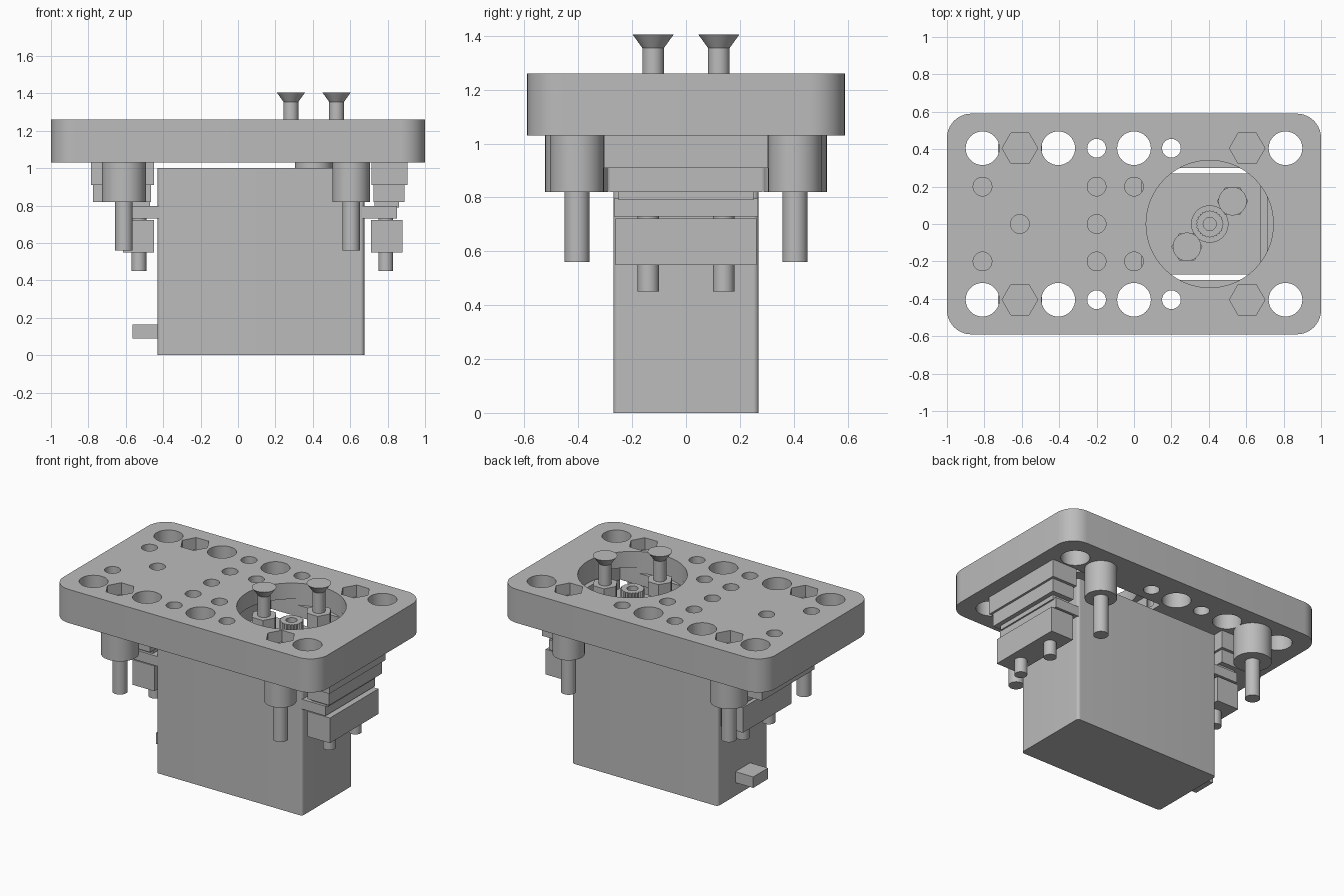
import bpy, bmesh, math
from mathutils import Matrix

cube = bpy.data.objects.get("Cube")
if cube:
    bpy.data.objects.remove(cube, do_unlink=True)

grey = bpy.data.materials.new("machined grey")
grey.use_nodes = True
grey.diffuse_color = (0.5, 0.5, 0.5, 1)
grey.node_tree.nodes["Principled BSDF"].inputs["Base Color"].default_value = (0.5, 0.5, 0.5, 1)


def finish(name, bm):
    mesh = bpy.data.meshes.new(name)
    bm.to_mesh(mesh)
    bm.free()
    mesh.materials.append(grey)
    obj = bpy.data.objects.new(name, mesh)
    bpy.context.collection.objects.link(obj)
    return obj


def box(name, x, y, z, rounding=0):
    """Box from (low, high) ranges, with optional rounded vertical edges."""
    bm = bmesh.new()
    spans = (x, y, z)
    size = Matrix.Diagonal([hi - lo for lo, hi in spans] + [1])
    place = Matrix.Translation([(hi + lo) / 2 for lo, hi in spans])
    bmesh.ops.create_cube(bm, size=1, matrix=place @ size)
    if rounding:
        upright = [e for e in bm.edges if abs(e.verts[0].co.z - e.verts[1].co.z) > 0.01]
        bmesh.ops.bevel(bm, geom=upright, offset=rounding, segments=10, profile=0.5,
                        affect='EDGES')
    return finish(name, bm)


def rod(name, x, y, z, r, top_r=None, sides=40):
    bm = bmesh.new()
    bmesh.ops.create_cone(bm, cap_ends=True, segments=sides, radius1=r,
                          radius2=r if top_r is None else top_r, depth=z[1] - z[0])
    turn = Matrix.Rotation(math.pi / 2, 4, 'Z')
    bm.transform(Matrix.Translation((x, y, (z[0] + z[1]) / 2)) @ turn)
    return finish(name, bm)


def cut(target, cutter):
    cutter.hide_render = True
    mod = target.modifiers.new("cut", 'BOOLEAN')
    mod.operation = 'DIFFERENCE'
    mod.solver = 'EXACT'
    mod.object = cutter
    bpy.context.view_layer.objects.active = target
    bpy.ops.object.modifier_apply(modifier=mod.name)
    bpy.data.objects.remove(cutter, do_unlink=True)


ROW = 0.405      # distance of the outer hole rows from the centre line
SHAFT = 0.405    # x of the output shaft
BOLTS = (-0.61, 0.605)

# Mounting plate and its large opening
plate = box("mounting_plate", (-1, 1), (-0.59, 0.59), (1.03, 1.26), 0.13)
cut(plate, rod("opening_cutter", SHAFT, 0, (1.11, 1.3), 0.34, sides=72))
cut(plate, box("slot_cutter", (0.04, 0.71), (-0.3, 0.3), (1.0, 1.15)))

# Through holes and hex pockets in the outer rows
for y in (-ROW, ROW):
    for x in (-0.81, -0.405, 0, 0.81):
        cut(plate, rod("hole_cutter", x, y, (1, 1.3), 0.09))
    for x in (-0.2, 0.2):
        cut(plate, rod("hole_cutter", x, y, (1, 1.3), 0.05))
    for x in BOLTS:
        cut(plate, rod("hex_cutter", x, y, (1.18, 1.3), 0.095, sides=6))

# Blind holes in the inner rows
for x, y in ((-0.81, 0.2), (-0.2, 0.2), (0, 0.2), (-0.81, -0.2), (-0.2, -0.2),
             (0, -0.2), (-0.61, 0), (-0.2, 0)):
    cut(plate, rod("blind_cutter", x, y, (1.06, 1.3), 0.05))

# Spacers and long bolts under the plate
for x, radius in zip(BOLTS, (0.118, 0.1)):
    for y in (-ROW, ROW):
        rod("spacer", x, y, (0.82, 1.03), radius)
        rod("spacer_bolt", x, y, (0.56, 0.83), 0.047)
        box("bolt_end", (x - 0.048, x + 0.048), (y - 0.048, y + 0.048), (1.17, 1.187))

# Motor housing with cable plug
box("motor_housing", (-0.43, 0.675), (-0.27, 0.27), (0, 1.0), 0.02)
box("cable_plug", (-0.565, -0.42), (-0.08, 0.08), (0.09, 0.165))

# Output shaft: boss, collar and toothed spline
rod("shaft_boss", SHAFT, 0, (0.99, 1.07), 0.1)
rod("shaft_collar", SHAFT, 0, (1.06, 1.1), 0.06)
spline = rod("shaft_spline", SHAFT, 0, (1.095, 1.166), 0.075, sides=48)
for i, v in enumerate(spline.data.vertices):
    if (i // 2) % 2:
        v.co.x = SHAFT + (v.co.x - SHAFT) * 0.9
        v.co.y *= 0.9
cut(spline, rod("bore_cutter", SHAFT, 0, (1.12, 1.2), 0.035))

# Hex standoffs with countersunk screws beside the shaft
for side in (-1, 1):
    x, y = SHAFT + side * 0.122, side * 0.122
    rod("hex_standoff", x, y, (1.12, 1.215), 0.083, sides=6)
    rod("screw_shank", x, y, (1.15, 1.36), 0.04)
    rod("screw_head", x, y, (1.355, 1.405), 0.04, 0.076)

# End brackets, mounting ears, clamps and clamp screws
ENDS = (("left", (0.715, 0.905), (0.66, 0.85), (0.71, 0.88), 0.79),
        ("right", (-0.785, -0.45), (-0.6, -0.42), (-0.615, -0.45), -0.53))
for side, bracket, ear, clamp, screw_x in ENDS:
    box(side + "_bracket", bracket, (-0.305, 0.305), (0.91, 1.03))
    box(side + "_bracket_foot", (bracket[0] + 0.01, bracket[1] - 0.015), (-0.285, 0.285),
        (0.82, 0.92))
    box(side + "_bracket_pad", (clamp[0] + 0.02, clamp[1] - 0.02), (-0.25, 0.25),
        (0.79, 0.83))
    box(side + "_mounting_ear", ear, (-0.268, 0.268), (0.73, 0.797))
    box(side + "_clamp", clamp, (-0.262, 0.262), (0.55, 0.722))
    for y in (-0.14, 0.14):
        rod(side + "_clamp_screw", screw_x, y, (0.45, 0.9), 0.04)

# Smooth the round surfaces and keep hard edges
bpy.ops.object.select_all(action='DESELECT')
for obj in bpy.context.scene.objects:
    if obj.type == 'MESH' and obj.data.materials and obj.data.materials[0] == grey:
        obj.select_set(True)
        bpy.context.view_layer.objects.active = obj
bpy.ops.object.shade_smooth_by_angle(angle=math.radians(30))
